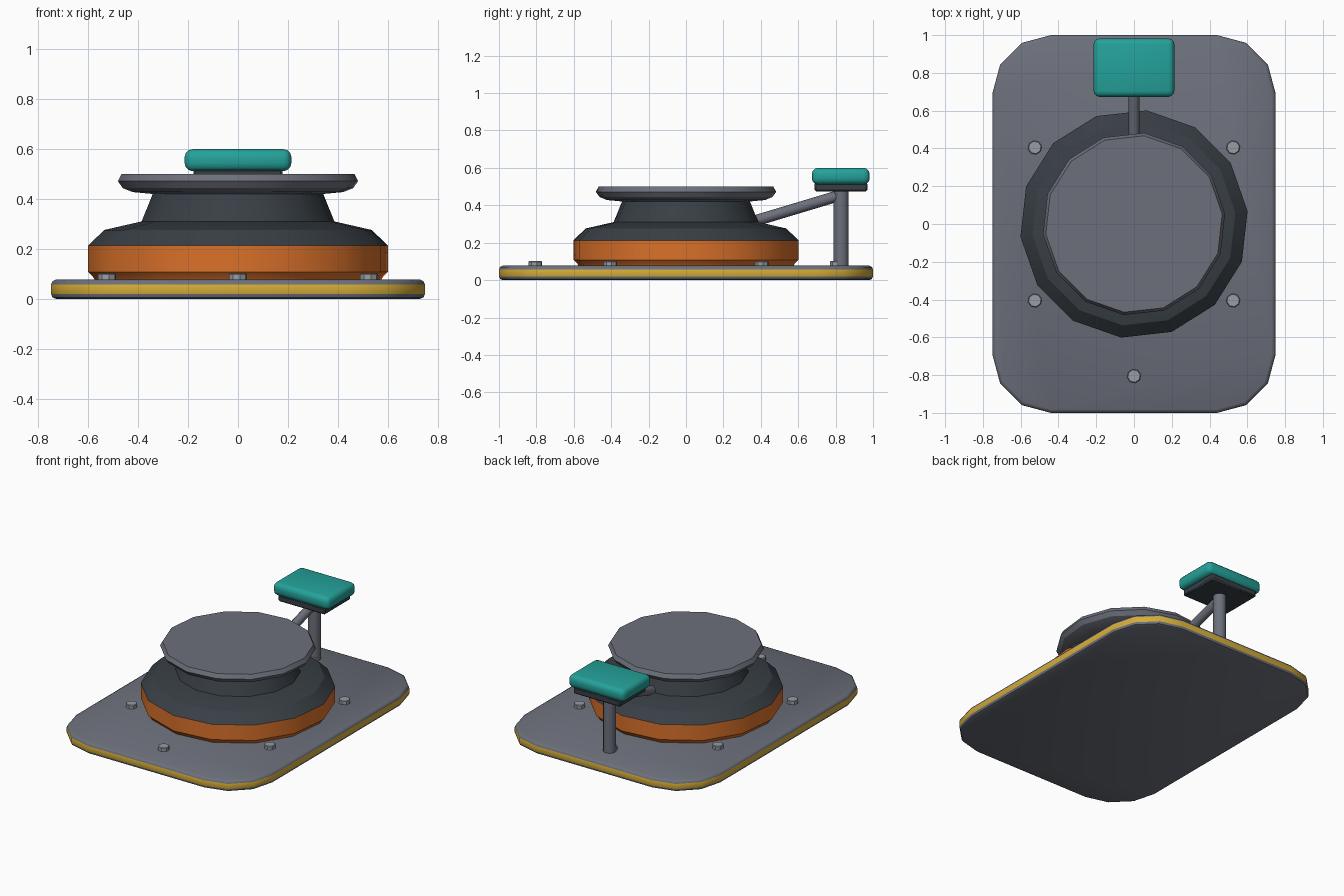
import bpy, bmesh, math
from mathutils import Vector

if "Cube" in bpy.data.objects:
    bpy.data.objects.remove(bpy.data.objects["Cube"])


def srgb(r, g, b):
    f = lambda c: c / 12.92 if c <= 0.04045 else ((c + 0.055) / 1.055) ** 2.4
    return (f(r / 255), f(g / 255), f(b / 255), 1)


def material(name, r, g, b):
    m = bpy.data.materials.new(name)
    m.diffuse_color = srgb(r, g, b)
    m.use_nodes = True
    m.node_tree.nodes["Principled BSDF"].inputs["Base Color"].default_value = m.diffuse_color
    return m


STEEL = material("steel grey", 108, 112, 123)
YELLOW = material("warning yellow", 212, 172, 56)
ORANGE = material("orange", 218, 113, 42)
DARK = material("charcoal", 56, 63, 69)
TEAL = material("teal", 36, 162, 154)
LIGHT = material("light grey", 152, 157, 165)


def finish(name, bm, mats, angle=30, rule=None):
    """Turn a bmesh into a smooth-by-angle object, colouring faces by rule."""
    bmesh.ops.recalc_face_normals(bm, faces=bm.faces)
    me = bpy.data.meshes.new(name)
    if rule:
        for f in bm.faces:
            f.material_index = rule(f)
    bm.to_mesh(me)
    bm.free()
    for m in mats:
        me.materials.append(m)
    ob = bpy.data.objects.new(name, me)
    bpy.context.collection.objects.link(ob)
    bpy.ops.object.select_all(action='DESELECT')
    ob.select_set(True)
    bpy.context.view_layer.objects.active = ob
    bpy.ops.object.shade_smooth_by_angle(angle=math.radians(angle))
    return ob


def loft(bm, rings):
    """Skin a stack of equal-length point rings and cap both ends."""
    loops = [[bm.verts.new(p) for p in ring] for ring in rings]
    n = len(loops[0])
    for a, b in zip(loops, loops[1:]):
        for i in range(n):
            j = (i + 1) % n
            bm.faces.new((a[i], a[j], b[j], b[i]))
    bm.faces.new(loops[0][::-1])
    bm.faces.new(loops[-1])


def lathe(name, profile, sides, mat, offset=0.0, centre=(0, 0)):
    bm = bmesh.new()
    angles = [offset + math.tau * i / sides for i in range(sides)]
    loft(bm, [[(centre[0] + r * math.cos(a), centre[1] + r * math.sin(a), z)
               for a in angles] for r, z in profile])
    return finish(name, bm, [mat])


def box(name, lo, hi, mat, bevel, segments):
    bm = bmesh.new()
    bmesh.ops.create_cube(bm, size=1)
    lo, hi = Vector(lo), Vector(hi)
    for v in bm.verts:
        v.co = (lo + hi) / 2 + v.co * (hi - lo)
    bmesh.ops.bevel(bm, geom=bm.edges[:], offset=bevel, segments=segments,
                    profile=0.5, affect='EDGES')
    return finish(name, bm, [mat], 40)


def rod(name, a, b, r, mat, sides=12):
    bm = bmesh.new()
    a, b = Vector(a), Vector(b)
    q = (b - a).to_track_quat('Z', 'Y')
    circle = [q @ Vector((r * math.cos(math.tau * i / sides),
                          r * math.sin(math.tau * i / sides), 0)) for i in range(sides)]
    loft(bm, [[end + c for c in circle] for end in (a, b)])
    return finish(name, bm, [mat], 35)


# Base plate: rounded rectangle with chamfered rims and a yellow edge band
def plate_ring(inset, z, hx=0.75, hy=1.0, radius=0.31):
    pts = []
    for k, (sx, sy) in enumerate(((1, 1), (-1, 1), (-1, -1), (1, -1))):
        for i in range(4):
            a = math.radians(90 * k + 30 * i)
            pts.append((sx * (hx - radius) + (radius - inset) * math.cos(a),
                        sy * (hy - radius) + (radius - inset) * math.sin(a), z))
    return pts


bm = bmesh.new()
loft(bm, [plate_ring(i, z) for i, z in
          ((0.02, 0), (0.006, 0.006), (0, 0.02), (0, 0.057), (0.006, 0.07), (0.02, 0.077))])
finish("base_plate", bm, [STEEL, YELLOW], 40,
       lambda f: 1 if abs(f.normal.z) < 0.1 else 0)

# Round stack, 14 sides turned a quarter step
SIDES, TURN = 14, math.tau / 56
lathe("drum", [(0.575, 0.07), (0.585, 0.088), (0.605, 0.108), (0.605, 0.213)],
      SIDES, ORANGE, TURN)
lathe("shoulder", [(0.605, 0.213), (0.54, 0.276), (0.39, 0.31)], SIDES, DARK, TURN)
lathe("neck", [(0.39, 0.308), (0.34, 0.43)], SIDES, DARK, TURN)
lathe("top_disc", [(0.34, 0.42), (0.425, 0.428), (0.465, 0.444), (0.485, 0.472), (0.47, 0.5)],
      SIDES, STEEL, TURN)

# Bolts on the plate
for i, (x, y) in enumerate(((0.525, 0.405), (-0.525, 0.405), (0.525, -0.405),
                            (-0.525, -0.405), (0, -0.805), (0, 0.805))):
    lathe("bolt_%d" % (i + 1), [(0.037, 0.07), (0.037, 0.098), (0.033, 0.102)],
          8, LIGHT, 0.2, (x, y))

# Post, brace and padded pedal
rod("post", (0, 0.829, 0.07), (0, 0.829, 0.48), 0.041, STEEL)
rod("brace", (0, 0.34, 0.308), (0, 0.829, 0.455), 0.03, STEEL)
box("pad_backing", (-0.178, 0.687, 0.475), (0.178, 0.97, 0.52), DARK, 0.008, 1)
box("pad", (-0.214, 0.673, 0.512), (0.214, 0.982, 0.6), TEAL, 0.032, 3)
